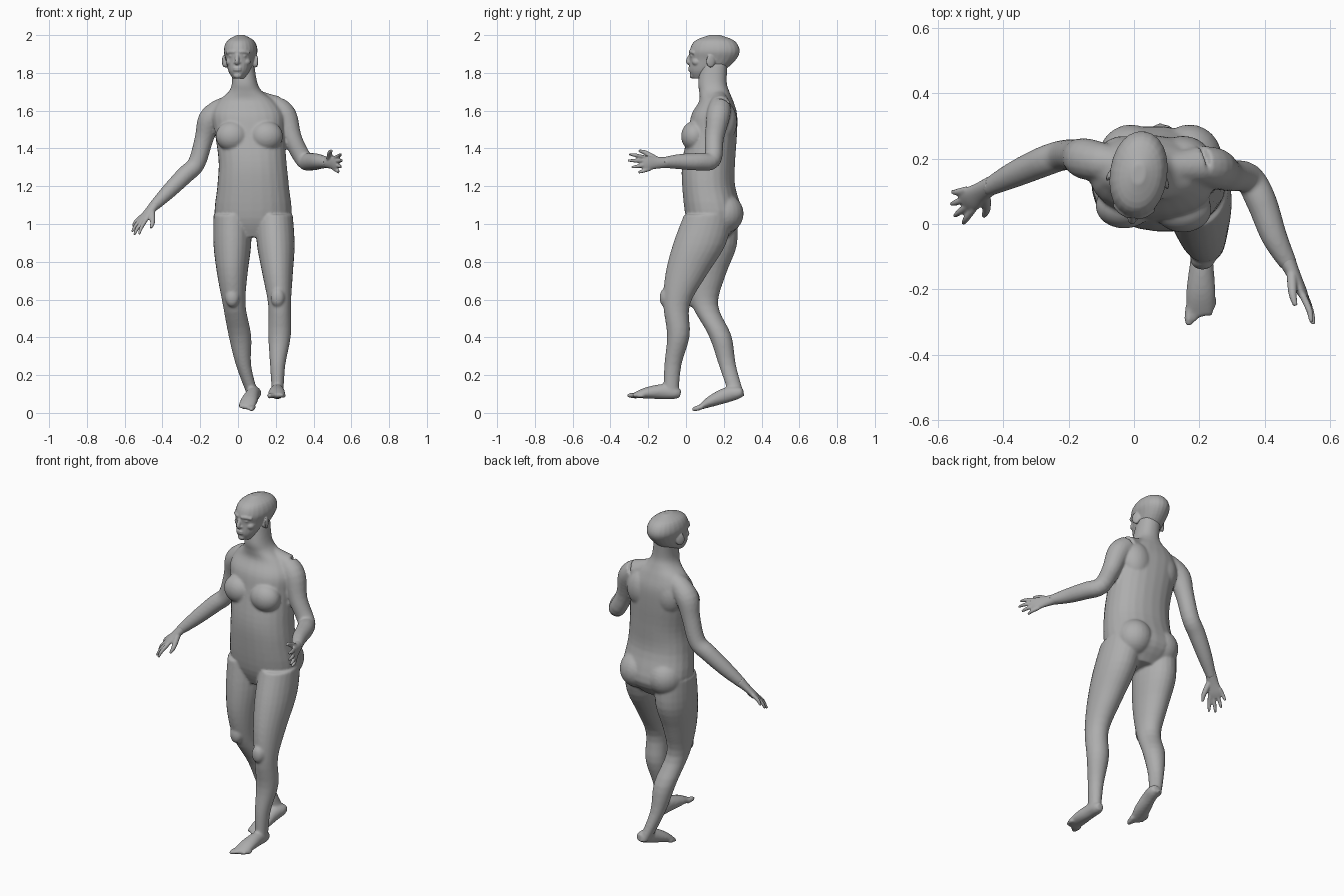
import bpy, bmesh, math
from mathutils import Vector, Matrix

if "Cube" in bpy.data.objects:
    bpy.data.objects.remove(bpy.data.objects["Cube"], do_unlink=True)

skin = bpy.data.materials.new("plain grey")
skin.use_nodes = True
skin.diffuse_color = (.42, .42, .42, 1)
skin.node_tree.nodes["Principled BSDF"].inputs["Base Color"].default_value = skin.diffuse_color

X, Y, Z = Vector((1, 0, 0)), Vector((0, 1, 0)), Vector((0, 0, 1))


def refine(rows, steps=4):
    """Smooth curve through rows of (x, y, z, radius, radius)."""
    rows = [Vector(row) for row in rows]
    last = len(rows) - 1
    curve = []
    for i in range(last):
        before, start, end, after = (rows[min(max(i + k, 0), last)] for k in (-1, 0, 1, 2))
        leave, arrive = (end - before) / 2, (after - start) / 2
        for k in range(steps):
            t = k / steps
            ease = t * t * (3 - 2 * t)
            curve.append(start.lerp(end, ease) + leave * (t * (1 - t) ** 2) - arrive * (t * t * (1 - t)))
    return curve + [rows[last]]


def loft(bm, rows, side=X, axis=None, power=1, sides=24):
    """Closed tube of elliptical rings; a fixed axis keeps the rings parallel."""
    rows = refine(rows)
    centres = [Vector(row[:3]) for row in rows]
    rings = []
    for i, row in enumerate(rows):
        following, previous = centres[min(i + 1, len(rows) - 1)], centres[max(i - 1, 0)]
        along = axis or (following - previous).normalized()
        across = (side - along * side.dot(along)).normalized()
        depth = along.cross(across)
        ring = []
        for k in range(sides):
            angle = math.tau * k / sides
            c, s = (math.copysign(abs(value) ** power, value)
                    for value in (math.cos(angle), math.sin(angle)))
            ring.append(bm.verts.new(centres[i] + across * (row[3] * c) + depth * (row[4] * s)))
        rings.append(ring)
    for low, high in zip(rings, rings[1:]):
        for k in range(sides):
            j = (k + 1) % sides
            bm.faces.new((low[k], low[j], high[j], high[k]))
    bm.faces.new(reversed(rings[0]))
    bm.faces.new(rings[-1])


def tube(bm, points, radii, side=X):
    """Round tube with one radius for each point."""
    loft(bm, [(*point, radius, radius) for point, radius in zip(points, radii)], side, sides=16)


def ball(bm, centre, radii, turn=0):
    matrix = Matrix.LocRotScale(Vector(centre), Matrix.Rotation(turn, 3, 'Z'), Vector(radii))
    bmesh.ops.create_uvsphere(bm, u_segments=24, v_segments=16, radius=1, matrix=matrix)


def finish(bm, name, voxel, passes):
    """Fuse the overlapping volumes into one smooth skin."""
    bmesh.ops.recalc_face_normals(bm, faces=bm.faces[:])
    mesh = bpy.data.meshes.new(name)
    bm.to_mesh(mesh)
    bm.free()
    mesh.materials.append(skin)
    obj = bpy.data.objects.new(name, mesh)
    bpy.context.collection.objects.link(obj)
    fuse = obj.modifiers.new("Fuse", 'REMESH')
    fuse.mode = 'VOXEL'
    fuse.voxel_size = voxel
    fuse.use_smooth_shade = True
    relax = obj.modifiers.new("Relax", 'SMOOTH')
    relax.factor = .5
    relax.iterations = passes
    return obj


def add_leg(bm, xs, ys):
    """Leg of evenly spaced rings from hip to ankle."""
    widths = (.1, .1, .08, .06, .06, .04, .03)
    depths = (.13, .14, .11, .07, .06, .045, .04)
    heights = [1.05 - .16 * i for i in range(len(widths))]
    loft(bm, list(zip(xs, ys, heights, widths, depths)), X, Z)


def add_foot(bm, heel, forward, inner):
    """Foot with five toes; the heel point lies on the sole."""
    heel, ahead = Vector(heel), Vector(forward).normalized()
    up = (Z - ahead * Z.dot(ahead)).normalized()
    inward = (inner - ahead * inner.dot(ahead)).normalized()
    shape = [(0, .03, .02, .02), (.03, .035, .033, .033), (.09, .04, .036, .04),
             (.18, .03, .045, .03), (.25, .014, .04, .012)]
    loft(bm, [(*(heel + ahead * a + up * h), w, t) for a, h, w, t in shape], inward)
    for toe in range(5):
        radius = .011 if toe else .014
        root = heel + inward * (.034 - .018 * toe) + up * .014 + ahead * (.225 - .008 * toe)
        tip = root + ahead * (.06 - .006 * toe)
        tube(bm, [root, root.lerp(tip, .7), tip], [radius, radius, radius / 2], inward)


def make_hand(name, wrist, forward, thumb_side, palm_sign):
    """Open hand with spread fingers."""
    bm = bmesh.new()
    wrist, ahead = Vector(wrist), Vector(forward).normalized()
    thumbward = Vector(thumb_side)
    thumbward = (thumbward - ahead * thumbward.dot(ahead)).normalized()
    palm = ahead.cross(thumbward) * palm_sign

    def place(a, b, c):
        return wrist + ahead * a + thumbward * b + palm * c

    shape = [(-.03, .028, .028), (.04, .032, .02), (.09, .04, .016), (.12, .034, .01)]
    loft(bm, [(*place(a, 0, 0), width, thick) for a, width, thick in shape], thumbward)
    for finger, length in enumerate((.09, .1, .09, .07)):
        root = place(.1 - .003 * finger ** 2, .03 - .02 * finger, 0)
        reach = (ahead + thumbward * (.25 - .17 * finger)).normalized() * length
        tube(bm, [root, root + reach * .6, root + reach + palm * .01], [.011, .01, .006], thumbward)
    thumb = [place(.02, .01, 0), place(.06, .04, .015), place(.09, .06, .025), place(.12, .07, .03)]
    tube(bm, thumb, [.016, .015, .012, .007], palm)
    finish(bm, name, .0045, 3)


# Torso and neck, leaning slightly to one side above the waist
body = bmesh.new()
trunk = [(.93, .13, .1, .09), (1.03, .15, .2, .15), (1.2, .12, .19, .14), (1.33, .12, .18, .14),
         (1.48, .14, .185, .13), (1.58, .15, .19, .12), (1.65, .16, .15, .09),
         (1.7, .15, .09, .08), (1.75, .14, .067, .076), (1.85, .15, .06, .07)]
facing = Vector((1, -.08, 0)).normalized()
loft(body, [(.08 - max(0, z - 1.3) * .1, y, z, w, d) for z, y, w, d in trunk], facing, Z, .9)

# Chest, shoulder blades, buttocks and kneecaps
for side in (-1, 1):
    ball(body, (.06 + .09 * side, .05 - .006 * side, 1.465), (.088, .07, .08))
    ball(body, (.06 + .09 * side, .2, 1.54), (.085, .07, .11))
    ball(body, (.08 + .09 * side, .2, 1.055), (.1, .105, .105))
    ball(body, (.09 + .12 * side, -.04 - .07 * side, .61), (.037, .03, .05))

# Arms with shoulder slopes
neck_base = Vector((.04, .165, 1.685))
left_arm = [(.2, .18, 1.62), (.25, .17, 1.57), (.29, .15, 1.45), (.35, .14, 1.34),
            (.39, .07, 1.33), (.43, -.04, 1.33), (.475, -.125, 1.325)]
right_arm = [(-.1, .19, 1.6), (-.15, .2, 1.55), (-.18, .21, 1.45), (-.22, .21, 1.32),
             (-.28, .19, 1.26), (-.37, .15, 1.17), (-.45, .11, 1.09)]
for path, ring_side in ((left_arm, X + Y + Z), (right_arm, Y)):
    tube(body, path, [.06, .063, .05, .047, .047, .04, .027], ring_side)
    shoulder = Vector(path[0])
    tube(body, [neck_base, neck_base.lerp(shoulder, .5), shoulder], [.055, .05, .06], Y)

# Left leg steps forward, right leg trails
add_leg(body, (.19, .2, .21, .22, .22, .21, .21), (.12, .07, 0, -.05, -.04, -.07, -.08))
add_leg(body, (-.03, -.03, -.03, -.02, .01, .03, .08), (.14, .13, .1, .1, .18, .22, .27))
add_foot(body, (.21, -.03, .07), (-.03, -1, .03), -X)
add_foot(body, (.1, .31, .08), (-.06, -.25, -.07), X)
finish(body, "body", .007, 6)

# Hands
make_hand("left_hand", left_arm[-1], (.43, -.9, -.03), (-.1, 0, 1), 1)
make_hand("right_hand", right_arm[-1], (-.58, -.38, -.7), (.65, -.7, 0), -1)

# Head: skull and jaw
head = bmesh.new()
skull = [(1.77, -.08, .03, .035), (1.81, -.045, .058, .09), (1.87, -.01, .076, .123),
         (1.92, 0, .088, .133), (1.97, 0, .07, .105), (2, 0, .02, .03)]
loft(head, [(0, y, z, w, d) for z, y, w, d in skull], X, Z, .95)

# Nose, chin and lips
nose = [Vector((0, -.125, 1.9)), Vector((0, -.143, 1.86)), Vector((0, -.13, 1.85))]
tube(head, nose, [.01, .012, .01])
ball(head, (0, -.118, 1.786), (.022, .016, .016))
for z in (1.815, 1.826):
    ball(head, (0, -.13, z), (.024, .012, .006))

for side in (-1, 1):
    # Nostril, brow, eye and cheek
    ball(head, (.01 * side, -.13, 1.854), (.01, .01, .008))
    brow = [Vector((.01 * side, -.13, 1.91)), Vector((.035 * side, -.12, 1.912)),
            Vector((.06 * side, -.1, 1.905))]
    tube(head, brow, [.009, .01, .009], Z)
    ball(head, (.032 * side, -.114, 1.89), (.014, .012, .008))
    ball(head, (.04 * side, -.09, 1.858), (.026, .026, .022))
    # Ear
    ball(head, (.084 * side, -.01, 1.862), (.009, .025, .034), .45 * side)
    ball(head, (.074 * side, -.012, 1.85), (.014, .016, .022))
face = finish(head, "head", .0045, 3)
face.location = (.014, .152, 0)
face.rotation_euler.z = math.radians(-8)
